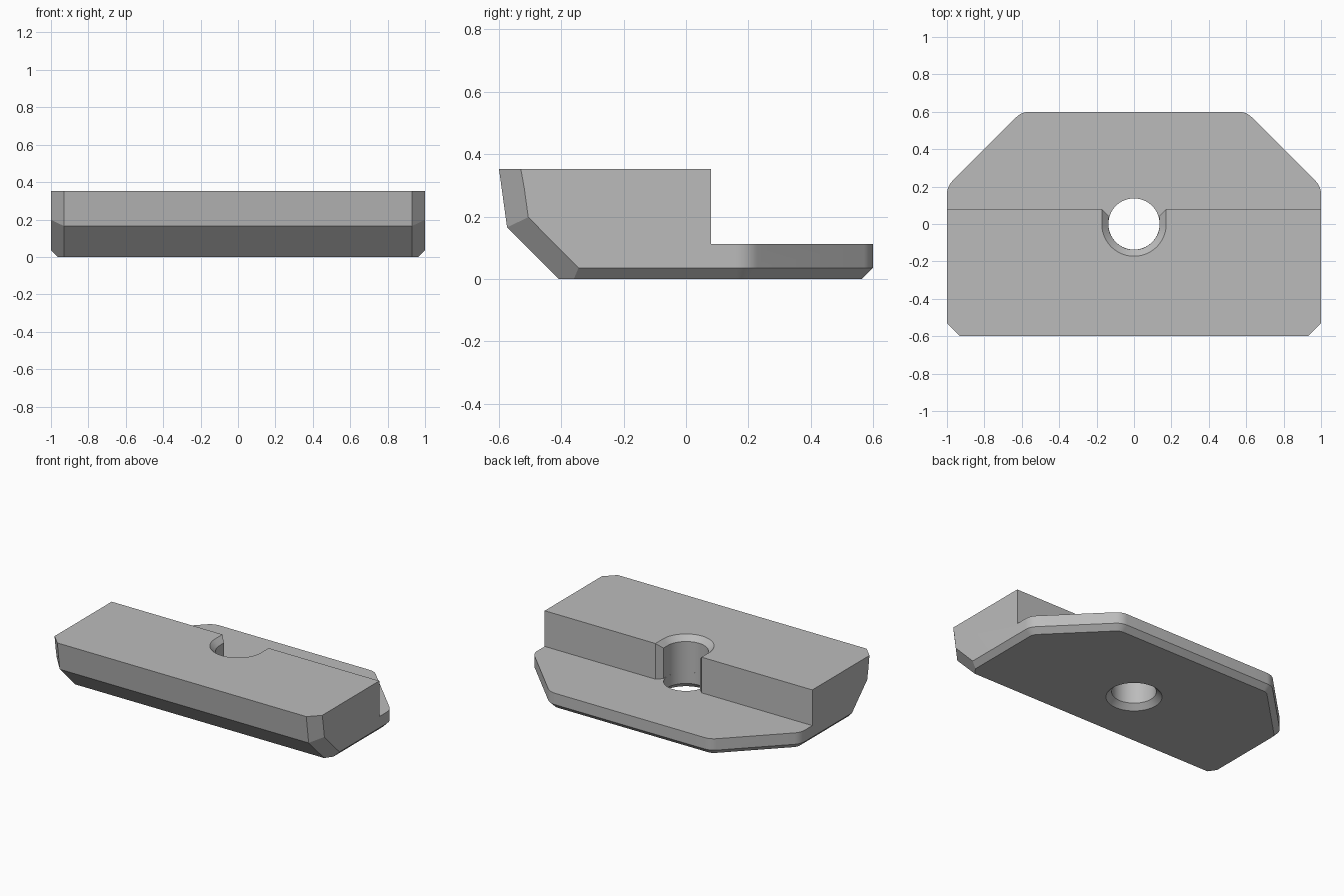
import bpy, bmesh
from math import cos, sin, pi, radians

cube = bpy.data.objects.get("Cube")
if cube:
    bpy.data.objects.remove(cube, do_unlink=True)

TOP, BASE, STEP_Y = 0.353, 0.112, 0.08
CHAMFER, HOLE_R = 0.035, 0.137


def loft(name, rings):
    """Closed solid through rings of equal point count."""
    bm = bmesh.new()
    loops = [[bm.verts.new(p) for p in ring] for ring in rings]
    n = len(loops[0])
    for a, b in zip(loops, loops[1:]):
        for i in range(n):
            j = (i + 1) % n
            bm.faces.new((a[i], a[j], b[j], b[i]))
    bm.faces.new(loops[0])
    bm.faces.new(loops[-1])
    bmesh.ops.recalc_face_normals(bm, faces=bm.faces)
    mesh = bpy.data.meshes.new(name)
    bm.to_mesh(mesh)
    bm.free()
    obj = bpy.data.objects.new(name, mesh)
    bpy.context.collection.objects.link(obj)
    return obj


def combine(target, tool, operation):
    """Apply a boolean and discard its tool."""
    tool.hide_render = True
    mod = target.modifiers.new(tool.name, 'BOOLEAN')
    mod.operation, mod.object, mod.solver = operation, tool, 'EXACT'
    bpy.context.view_layer.objects.active = target
    bpy.ops.object.modifier_apply(modifier=mod.name)
    bpy.data.objects.remove(tool, do_unlink=True)


def arc(cx, cy, r, start, end, steps):
    return [(cx + r * cos(start + (end - start) * i / steps),
             cy + r * sin(start + (end - start) * i / steps)) for i in range(steps + 1)]


# Stepped side profile, its nose drawn back towards the ends for the corner chamfers
def side_ring(x, k):
    return [(x, y, z) for y, z in (
        (-0.6 + 0.07 * k, TOP), (-0.574 + 0.068 * k, 0.165 + 0.033 * k),
        (-0.309 + 0.099 * k, -0.1), (0.8, -0.1),
        (0.8, BASE), (STEP_Y, BASE), (STEP_Y, TOP))]


clamp = loft("clamp_block", [side_ring(x, k) for x, k in
                             ((-1.07, 2), (-0.93, 0), (0.93, 0), (1.07, 2))])


# Plan outline with rounded, angled back corners and a chamfered bottom edge
def plan_ring(d, z):
    r = 0.1
    right = [(1 - d, -1)] + arc(1 - r, 0.159, r - d, 0, pi / 4, 8)
    right += arc(0.559, 0.6 - r, r - d, pi / 4, pi / 2, 8)
    left = [(-x, y) for x, y in reversed(right)]
    return [(x, y, z) for x, y in right + left]


combine(clamp, loft("plan_outline", [plan_ring(CHAMFER, 0), plan_ring(0, CHAMFER),
                                     plan_ring(0, 0.5)]), 'INTERSECT')


# Round bolt hole, chamfered underneath
def hole_ring(r, z):
    return [(x, y, z) for x, y in arc(0, 0, r, 0, 2 * pi, 64)[:-1]]


over = 0.02
combine(clamp, loft("bolt_hole", [hole_ring(HOLE_R + CHAMFER + over, -over),
                                  hole_ring(HOLE_R, CHAMFER),
                                  hole_ring(HOLE_R, 0.5)]), 'DIFFERENCE')


# Open slot through the step wall, chamfered at its mouth and top edge
def slot_ring(d, z):
    r = HOLE_R + 0.0004 + d
    mouth = STEP_Y - CHAMFER + d
    outline = arc(0, 0, r, pi, 2 * pi, 32)
    outline += [(r, mouth), (r + 0.1, mouth + 0.1), (-r - 0.1, mouth + 0.1), (-r, mouth)]
    return [(x, y, z) for x, y in outline]


combine(clamp, loft("bolt_slot", [slot_ring(0, BASE), slot_ring(0, TOP - CHAMFER),
                                  slot_ring(CHAMFER + over, TOP + over)]), 'DIFFERENCE')

# Plain grey finish
grey = bpy.data.materials.new("light_grey")
grey.use_nodes = True
colour = (0.5, 0.5, 0.5, 1)
grey.diffuse_color = colour
grey.node_tree.nodes["Principled BSDF"].inputs["Base Color"].default_value = colour
clamp.data.materials.clear()
clamp.data.materials.append(grey)

bpy.ops.object.select_all(action='DESELECT')
clamp.select_set(True)
bpy.context.view_layer.objects.active = clamp
bpy.ops.object.shade_smooth_by_angle(angle=radians(20))
